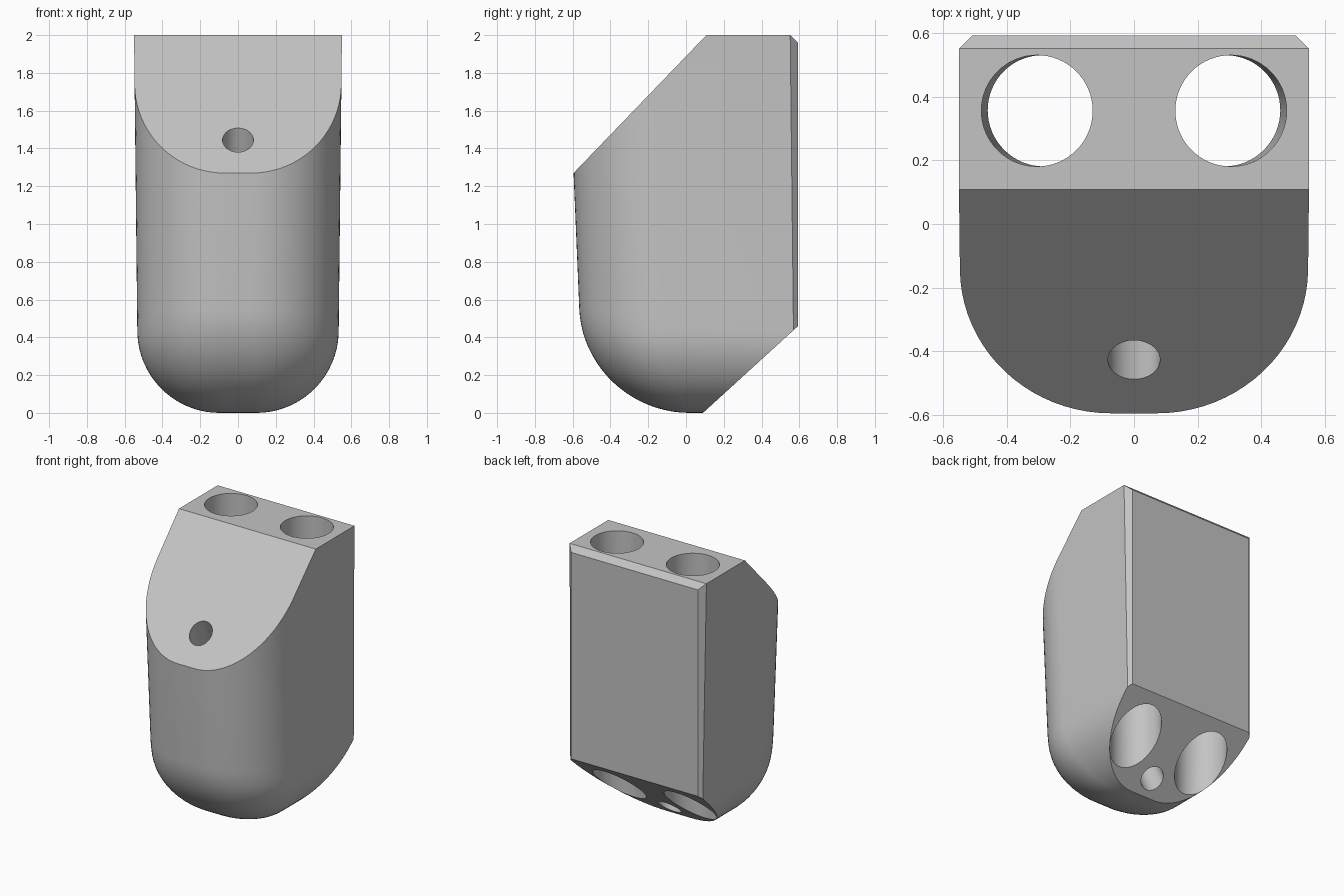
import bpy, bmesh
from math import sin, cos, pi, sqrt
from mathutils import Vector

cube = bpy.data.objects.get("Cube")
if cube:
    bpy.data.objects.remove(cube)

grey = bpy.data.materials.new("light grey")
grey.use_nodes = True
grey.diffuse_color = (0.55, 0.55, 0.55, 1)
grey.node_tree.nodes["Principled BSDF"].inputs["Base Color"].default_value = (0.55, 0.55, 0.55, 1)

BACK, CORNER, STEPS = 0.592, 0.47, 20


def fillet(z, radius, height):
    """Inset of a rounded bottom edge at height z."""
    if z >= height:
        return 0
    return radius * (1 - sqrt(1 - (1 - z / height) ** 2))


def section(z):
    """Outline with a flat back and a rounded, slightly drafted front."""
    dx, dy = fillet(z, 0.43, 0.43), fillet(z, 0.56, 0.55)
    w = 0.533 + 0.011 * (z - 0.42) - dx
    front = -0.565 - 0.042 * (z - 0.55) + dy
    rx, ry = CORNER - dx, CORNER - 0.78 * dy
    right = [(w, BACK)]
    for i in range(STEPS + 1):
        a = pi / 2 * i / STEPS
        right.append((w - rx + rx * cos(a), front + ry - ry * sin(a)))
    left = [(-x, y) for x, y in reversed(right)]
    return [(x, y, z) for x, y in right + left]


def slice_off(bm, point, normal):
    """Remove everything on the normal's side of a plane and cap the cut."""
    cut = bmesh.ops.bisect_plane(bm, geom=bm.verts[:] + bm.edges[:] + bm.faces[:], dist=1e-5,
                                 plane_co=point, plane_no=normal, clear_outer=True)
    edges = [e for e in cut["geom_cut"] if isinstance(e, bmesh.types.BMEdge)]
    bmesh.ops.contextual_create(bm, geom=edges)


def new_object(name, bm):
    bmesh.ops.recalc_face_normals(bm, faces=bm.faces[:])
    mesh = bpy.data.meshes.new(name)
    bm.to_mesh(mesh)
    bm.free()
    mesh.materials.append(grey)
    obj = bpy.data.objects.new(name, mesh)
    bpy.context.collection.objects.link(obj)
    return obj


# Body lofted through stacked sections
bm = bmesh.new()
levels = [0.55 * (1 - cos(pi / 2 * i / STEPS)) for i in range(STEPS + 1)] + [2.0]
rings = [[bm.verts.new(p) for p in section(z)] for z in levels]
for low, high in zip(rings, rings[1:]):
    for i in range(len(low)):
        j = (i + 1) % len(low)
        bm.faces.new((low[i], low[j], high[j], high[i]))
bm.faces.new(rings[0])
bm.faces.new(rings[-1])

# Sloped front, sloped underside and back chamfers
slice_off(bm, (0, 0.108, 2), (0, -0.73, 0.703))
slice_off(bm, (0, 0.09, 0), (0, 0.42, -0.46))
slice_off(bm, (0, 0.552, 2), (0, 1, 1))
for side in (-1, 1):
    slice_off(bm, (side * 0.55, 0.552, 1), (side, 1, 0))
body = new_object("body", bm)


def drill(name, start, end, radius):
    """Bore a round hole along the line from start to end."""
    start, end = Vector(start), Vector(end)
    axis = end - start
    bm = bmesh.new()
    bmesh.ops.create_cone(bm, cap_ends=True, segments=64, radius1=radius, radius2=radius,
                          depth=axis.length * 1.6)
    cutter = new_object(name, bm)
    cutter.rotation_mode = "QUATERNION"
    cutter.rotation_quaternion = axis.to_track_quat("Z", "Y")
    cutter.location = (start + end) / 2
    cutter.hide_render = True
    mod = body.modifiers.new(name, "BOOLEAN")
    mod.operation, mod.solver, mod.object = "DIFFERENCE", "EXACT", cutter
    bpy.ops.object.modifier_apply(modifier=name)
    bpy.data.objects.remove(cutter)


# Two wide bores and one narrow slanted bore
bpy.context.view_layer.objects.active = body
body.select_set(True)
for side, name in ((1, "left_bore"), (-1, "right_bore")):
    drill(name, (side * 0.305, 0.356, 2), (side * 0.285, 0.356, 0.24), 0.175)
drill("centre_bore", (0, -0.425, 1.44), (0, 0.19, 0.09), 0.082)

bpy.ops.object.shade_smooth_by_angle(angle=pi / 7)
